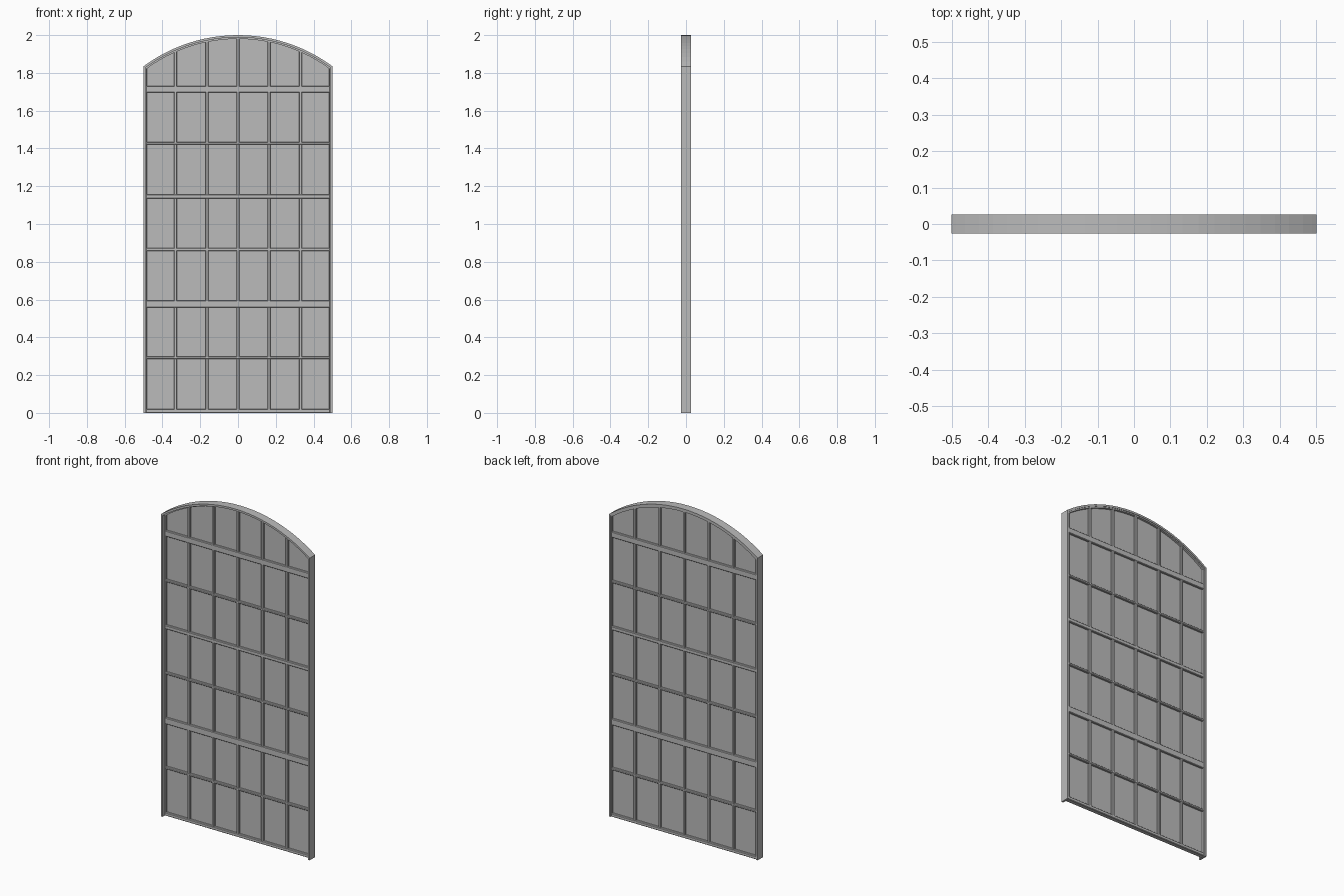
import bpy, bmesh, math

cube = bpy.data.objects.get("Cube")
if cube:
    bpy.data.objects.remove(cube, do_unlink=True)

HALF_W, SPRING, TOP = 0.5, 1.835, 2.0
RISE = TOP - SPRING
RADIUS = (HALF_W ** 2 + RISE ** 2) / (2 * RISE)
CENTRE_Z = TOP - RADIUS
RIM = 0.012                    # visible width of the outer frame
FRONT, BACK = -0.026, 0.026    # outer frame depth
BAR_FRONT, BAR_BACK = -0.006, 0.023

grey = bpy.data.materials.new("plain grey")
grey.use_nodes = True
grey.diffuse_color = (0.5, 0.5, 0.5, 1)
grey.node_tree.nodes["Principled BSDF"].inputs["Base Color"].default_value = grey.diffuse_color


def arch_z(x, inset=0.0):
    return CENTRE_Z + math.sqrt((RADIUS - inset) ** 2 - x * x)


def arc(half, inset, steps=24):
    """Points (x, z) along the arch from -half to +half."""
    limit = math.asin(half / (RADIUS - inset))
    angles = [limit * (2 * i / steps - 1) for i in range(steps + 1)]
    return [((RADIUS - inset) * math.sin(a), CENTRE_Z + (RADIUS - inset) * math.cos(a)) for a in angles]


def extrude(name, outline, y0, y1, bevel=0.0):
    """Closed (x, z) outline extruded from y0 to y1."""
    bm = bmesh.new()
    face = bm.faces.new([bm.verts.new((x, y0, z)) for x, z in outline])
    ext = bmesh.ops.extrude_face_region(bm, geom=[face])
    moved = [g for g in ext["geom"] if isinstance(g, bmesh.types.BMVert)]
    bmesh.ops.translate(bm, verts=moved, vec=(0, y1 - y0, 0))
    bmesh.ops.recalc_face_normals(bm, faces=bm.faces)
    mesh = bpy.data.meshes.new(name)
    bm.to_mesh(mesh)
    bm.free()
    mesh.materials.append(grey)
    obj = bpy.data.objects.new(name, mesh)
    bpy.context.collection.objects.link(obj)
    if bevel:
        mod = obj.modifiers.new("chamfer", "BEVEL")
        mod.width, mod.segments = bevel, 1
    return obj


def bar(name, x0, x1, z0, z1, y0=BAR_FRONT, y1=BAR_BACK, bevel=0.003):
    return extrude(name, [(x0, z0), (x1, z0), (x1, z1), (x0, z1)], y0, y1, bevel)


# Outer frame: two jambs and the arched head
inner = HALF_W - RIM
for side, s in (("left", 1), ("right", -1)):
    outline = [(s * HALF_W, 0), (s * HALF_W, SPRING), (s * inner, arch_z(inner)), (s * inner, 0)]
    extrude(side + "_jamb", outline, FRONT, BACK)
    x0, x1 = sorted((s * inner, s * (inner - 0.006)))
    bar(side + "_edge_bead", x0, x1, 0, arch_z(inner, RIM))
extrude("arched_head", arc(HALF_W, 0) + arc(inner, RIM)[::-1], FRONT, BACK)
extrude("arch_bead", arc(inner, RIM) + arc(inner, RIM + 0.008)[::-1], BAR_FRONT, BAR_BACK)

# Glass sheet behind the bars
extrude("glass", [(inner, 0.005), (-inner, 0.005)] + arc(inner, RIM + 0.002), 0.007, 0.01)

# Horizontal rails and glazing bars, as (bottom, top)
rails = [("bottom_rail", 0, 0.02), ("low_bar", 0.284, 0.298), ("lower_rail", 0.557, 0.595),
         ("middle_bar", 0.858, 0.872), ("middle_rail", 1.134, 1.157),
         ("high_bar", 1.42, 1.434), ("upper_rail", 1.696, 1.731)]
for name, z0, z1 in rails:
    bar(name, -inner, inner, z0, z1)

# Upright glazing bars, five across, reaching the arch
pitch = 0.165
for i in range(-2, 3):
    x = i * pitch
    bar("upright_bar_%d" % (i + 3), x - 0.008, x + 0.008, 0.01, arch_z(abs(x) + 0.008, RIM + 0.002),
        BAR_FRONT + 0.001, BAR_BACK - 0.001)
